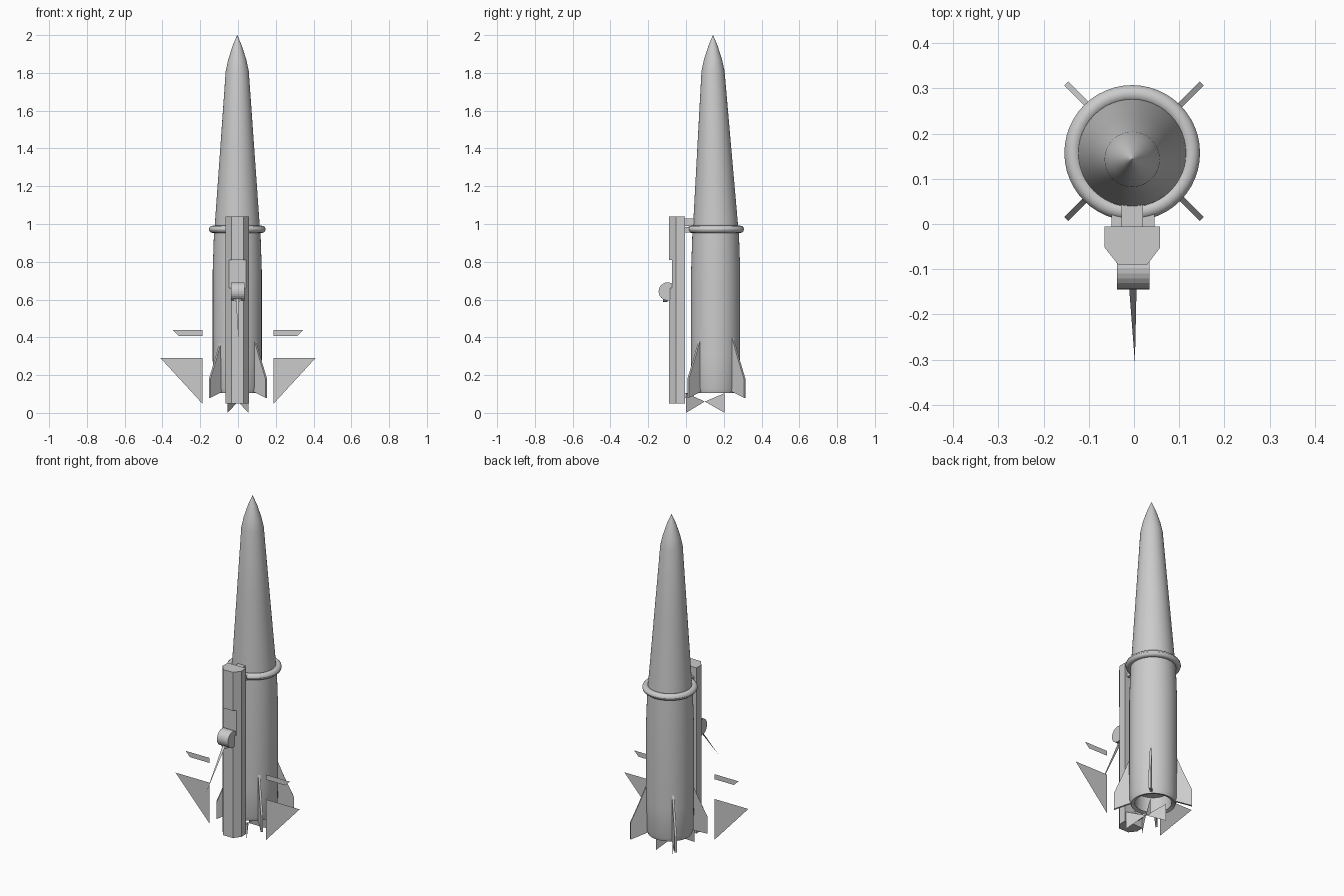
import bpy, bmesh, math
from mathutils import Vector

if "Cube" in bpy.data.objects:
    bpy.data.objects.remove(bpy.data.objects["Cube"])

CX, CY = -0.004, 0.157   # rocket axis


def mesh_obj(name, verts, faces, smooth=False):
    me = bpy.data.meshes.new(name)
    me.from_pydata(verts, [], faces)
    bm = bmesh.new()
    bm.from_mesh(me)
    bmesh.ops.recalc_face_normals(bm, faces=bm.faces)
    bm.to_mesh(me)
    bm.free()
    ob = bpy.data.objects.new(name, me)
    bpy.context.collection.objects.link(ob)
    if smooth:
        bpy.ops.object.select_all(action='DESELECT')
        ob.select_set(True)
        bpy.context.view_layer.objects.active = ob
        bpy.ops.object.shade_smooth_by_angle(angle=math.radians(35))
    return ob


def lathe(name, profile, n=48, lean=lambda z: 0.0):
    """Revolve (radius, z) points round the rocket axis."""
    verts, faces = [], []
    for r, z in profile:
        for i in range(n):
            a = 2 * math.pi * i / n
            verts.append((CX + r * math.cos(a), CY + lean(z) + r * math.sin(a), z))
    for j in range(len(profile) - 1):
        for i in range(n):
            k = (i + 1) % n
            faces.append((j * n + i, j * n + k, (j + 1) * n + k, (j + 1) * n + i))
    return mesh_obj(name, verts, faces, True)


def prism(name, pts, offset):
    """Extrude a flat polygon of 3D points along offset."""
    n = len(pts)
    off = Vector(offset)
    verts = [Vector(p) for p in pts] + [Vector(p) + off for p in pts]
    faces = [tuple(range(n)), tuple(range(n, 2 * n))]
    faces += [(i, (i + 1) % n, n + (i + 1) % n, n + i) for i in range(n)]
    return mesh_obj(name, verts, faces)


def box(name, x, y, z):
    return prism(name, [(x[0], y[0], z[0]), (x[1], y[0], z[0]),
                        (x[1], y[1], z[0]), (x[0], y[1], z[0])], (0, 0, z[1] - z[0]))


# Rocket: hollow-ended lower stage, collar, leaning tapered upper stage with nose
lathe("lower_stage", [(0.0005, 0.2), (0.095, 0.2), (0.1, 0.112), (0.12, 0.105), (0.128, 0.13),
                      (0.13, 0.3), (0.13, 0.75), (0.123, 0.96)])
lathe("collar", [(0.131 + 0.019 * math.cos(a * math.pi / 6), 0.972 + 0.019 * math.sin(a * math.pi / 6))
                 for a in range(13)])
lathe("upper_stage", [(0.12, 0.97), (0.117, 1.02), (0.09, 1.4), (0.061, 1.81), (0.048, 1.87),
                      (0.024, 1.945), (0.0005, 2.0)],
      lean=lambda z: -0.014 * min(1, max(0, (z - 0.97) / 0.83)))

# Four diagonal tail fins
for i in range(4):
    a = math.radians(45 + 90 * i)
    d = Vector((math.cos(a), math.sin(a), 0))
    t = Vector((-math.sin(a), math.cos(a), 0)) * 0.012
    base = Vector((CX + 0.004, CY + 0.004, 0)) - t / 2
    prof = [(0.115, 0.42), (0.165, 0.29), (0.212, 0.18), (0.212, 0.08), (0.115, 0.115)]
    prism("tail_fin", [base + d * r + Vector((0, 0, z)) for r, z in prof], t)

# Thin steering vanes below the engine
for sx in (-1, 1):
    for y in (0.0, 0.205):
        mesh_obj("steering_vane", [(0, 0.1, 0.06), (sx * 0.055, y, 0.0), (sx * 0.055, y, 0.105)],
                 [(0, 1, 2)])

# Side-mounted glider body with chamfered front and a shallow notch
body = prism("glider_body", [(-0.065, -0.005, 0.05), (0.058, -0.005, 0.05), (0.058, -0.052, 0.05),
                             (0.029, -0.09, 0.05), (-0.035, -0.09, 0.05), (-0.065, -0.052, 0.05)],
             (0, 0, 0.99))
cutter = box("notch_cutter", (-0.1, 0.1), (-0.15, -0.074), (0.66, 0.81))
cutter.hide_render = True
cutter.hide_viewport = True
m = body.modifiers.new("notch", 'BOOLEAN')
m.object = cutter
m.operation = 'DIFFERENCE'
m.solver = 'EXACT'

# Barrel on the glider front (axis along x) with a small round cap
n = 24
prism("front_barrel", [(-0.038, -0.097 + 0.048 * math.cos(2 * math.pi * i / n),
                        0.643 + 0.048 * math.sin(2 * math.pi * i / n)) for i in range(n)], (0.072, 0, 0))
prism("barrel_cap", [(-0.003 + 0.025 * math.cos(2 * math.pi * i / 16), -0.122,
                      0.612 + 0.025 * math.sin(2 * math.pi * i / 16)) for i in range(16)], (0, 0.025, 0))

# Slim flat spike
mesh_obj("spike", [(-0.012, -0.125, 0.61), (0.006, -0.125, 0.61), (0.002, -0.307, 0.39)], [(0, 1, 2)])

# Free-standing flat wings and small upper winglets
for s in (-1, 1):
    mesh_obj("wing", [(s * 0.187, -0.003, 0.29), (s * 0.41, -0.003, 0.29), (s * 0.187, -0.003, 0.047)],
             [(0, 1, 2)])
    mesh_obj("winglet", [(s * 0.187, -0.003, 0.438), (s * 0.345, -0.003, 0.438),
                         (s * 0.315, -0.003, 0.408), (s * 0.187, -0.003, 0.408)], [(0, 1, 2, 3)])

# Mounts joining glider and rocket
box("upper_mount", (-0.028, 0.02), (-0.01, 0.05), (0.99, 1.028))
box("collar_mount", (-0.05, 0.045), (-0.01, 0.05), (0.955, 0.985))
box("lower_mount", (-0.03, 0.025), (-0.01, 0.04), (0.08, 0.105))
